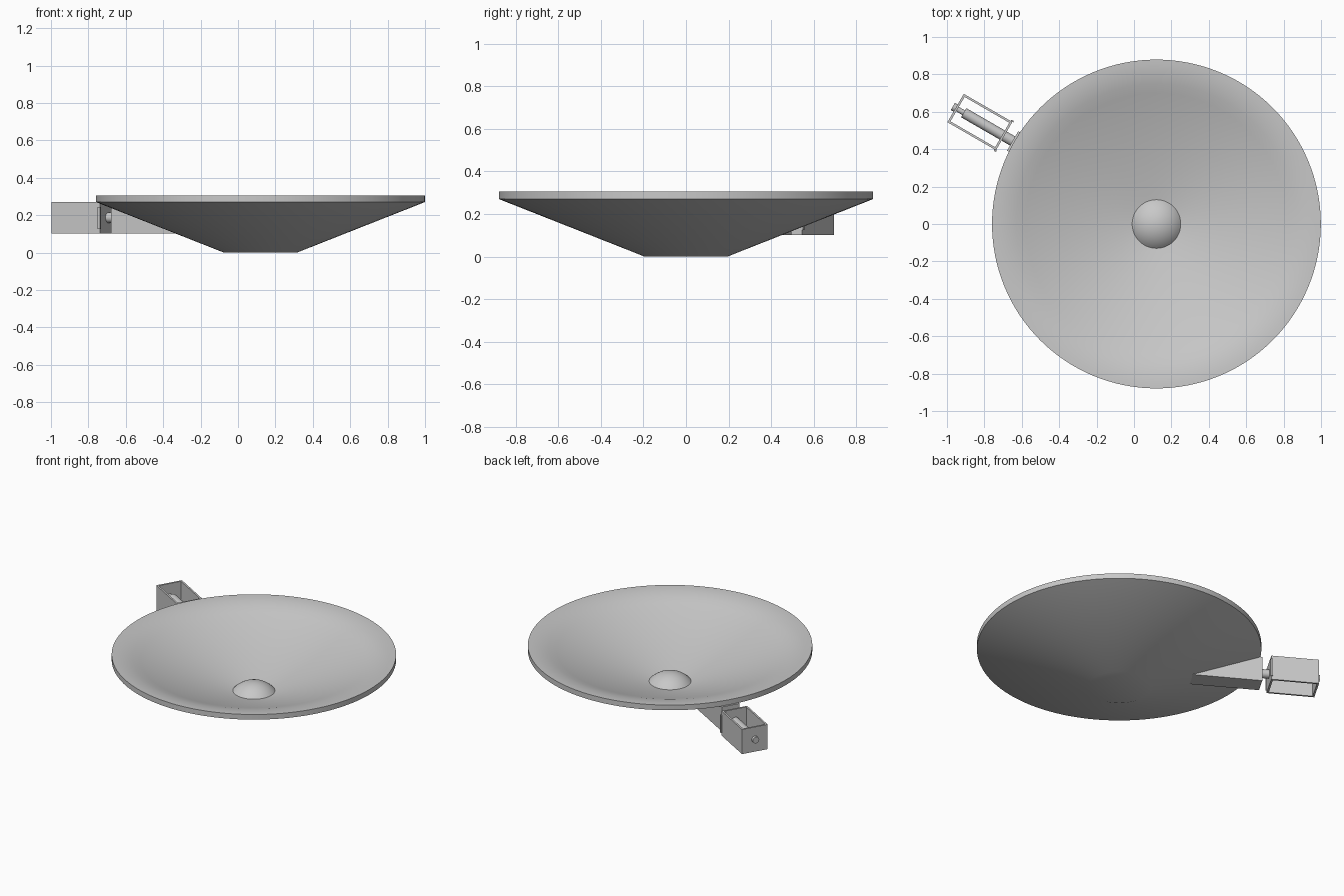
import bpy, bmesh, math
from mathutils import Matrix

cube = bpy.data.objects.get("Cube")
if cube:
    bpy.data.objects.remove(cube, do_unlink=True)

CENTRE_X = 0.12
# Arm frame: local x runs outward from the dish axis, towards the back right
ARM = Matrix.Translation((CENTRE_X, 0, 0)) @ Matrix.Rotation(math.radians(150), 4, 'Z')
AXLE_Z = 0.187

grey = bpy.data.materials.new("light_grey")
grey.use_nodes = True
colour = (0.58, 0.58, 0.58, 1)
grey.diffuse_color = colour
grey.node_tree.nodes["Principled BSDF"].inputs["Base Color"].default_value = colour


def finish(name, bm, matrix, smooth=False):
    bmesh.ops.remove_doubles(bm, verts=bm.verts, dist=1e-5)
    bmesh.ops.recalc_face_normals(bm, faces=bm.faces)
    mesh = bpy.data.meshes.new(name)
    bm.to_mesh(mesh)
    bm.free()
    mesh.materials.append(grey)
    obj = bpy.data.objects.new(name, mesh)
    bpy.context.collection.objects.link(obj)
    obj.matrix_world = matrix
    if smooth:
        bpy.ops.object.select_all(action='DESELECT')
        obj.select_set(True)
        bpy.context.view_layer.objects.active = obj
        bpy.ops.object.shade_smooth_by_angle(angle=math.radians(30))
    return obj


def lathe(name, profile, matrix, steps):
    """Spin a radius/height profile around local z."""
    bm = bmesh.new()
    verts = [bm.verts.new((r, 0, z)) for r, z in profile]
    edges = [bm.edges.new(pair) for pair in zip(verts, verts[1:])]
    bmesh.ops.spin(bm, geom=verts + edges, cent=(0, 0, 0), axis=(0, 0, 1),
                   angle=math.tau, steps=steps)
    return finish(name, bm, matrix, True)


def prism(name, outline, half_width):
    """Extrude a side outline across the arm."""
    bm = bmesh.new()
    face = bm.faces.new([bm.verts.new((u, -half_width, z)) for u, z in outline])
    extruded = bmesh.ops.extrude_face_region(bm, geom=[face])["geom"]
    moved = [v for v in extruded if isinstance(v, bmesh.types.BMVert)]
    bmesh.ops.translate(bm, verts=moved, vec=(0, 2 * half_width, 0))
    return finish(name, bm, ARM)


def box(name, low, high):
    bm = bmesh.new()
    bmesh.ops.create_cube(bm, size=1)
    for v in bm.verts:
        v.co = [a + (c + 0.5) * (b - a) for a, b, c in zip(low, high, v.co)]
    return finish(name, bm, ARM)


# Shallow dish with a vertical rim and a rounded inner lip
at_centre = Matrix.Translation((CENTRE_X, 0, 0))
lathe("dish", [(0, 0), (0.195, 0), (0.879, 0.27), (0.879, 0.305), (0.85, 0.304),
               (0.80, 0.298), (0.75, 0.285), (0.70, 0.268), (0.13, 0.06),
               (0, 0.06)], at_centre, 128)

# Low dome in the middle: a spherical cap
cap_r, cap_h = 0.13, 0.058
ball = (cap_r ** 2 + cap_h ** 2) / (2 * cap_h)
reach = math.asin(cap_r / ball)
dome = [(ball * math.sin(reach * i / 10),
         0.06 + cap_h - ball + ball * math.cos(reach * i / 10)) for i in range(11)]
lathe("centre_dome", dome + [(cap_r, 0.05)], at_centre, 48)

# Wedge bracket under the dish
prism("bracket", [(0.44, 0.102), (0.888, 0.102), (0.888, 0.27), (0.875, 0.272)], 0.06)

# Open frame: two side walls, an end wall and a flanged inner wall
BOTTOM, TOP, HALF, WALL = 0.102, 0.27, 0.0875, 0.012
for side, sign in (("left", 1), ("right", -1)):
    a, b = sorted((sign * HALF, sign * (HALF - WALL)))
    box("frame_wall_" + side, (0.94, a, BOTTOM), (1.24, b, TOP))
    a, b = sorted((sign * HALF, sign * (HALF + 0.008)))
    box("frame_tab_" + side, (0.935, a, 0.125), (0.95, b, 0.245))
box("frame_outer_wall", (1.24 - WALL, -HALF, BOTTOM), (1.24, HALF, TOP))
box("frame_inner_wall", (0.94, -HALF, BOTTOM), (0.952, HALF, TOP))

# Stepped axle through the frame, with a small head outside
along_arm = ARM @ Matrix.Translation((0, 0, AXLE_Z)) @ Matrix.Rotation(math.pi / 2, 4, 'Y')
lathe("axle", [(0, 0.87), (0.028, 0.87), (0.028, 1.19), (0.014, 1.19), (0.014, 1.235),
               (0.022, 1.235), (0.022, 1.257), (0, 1.257)], along_arm, 32)
